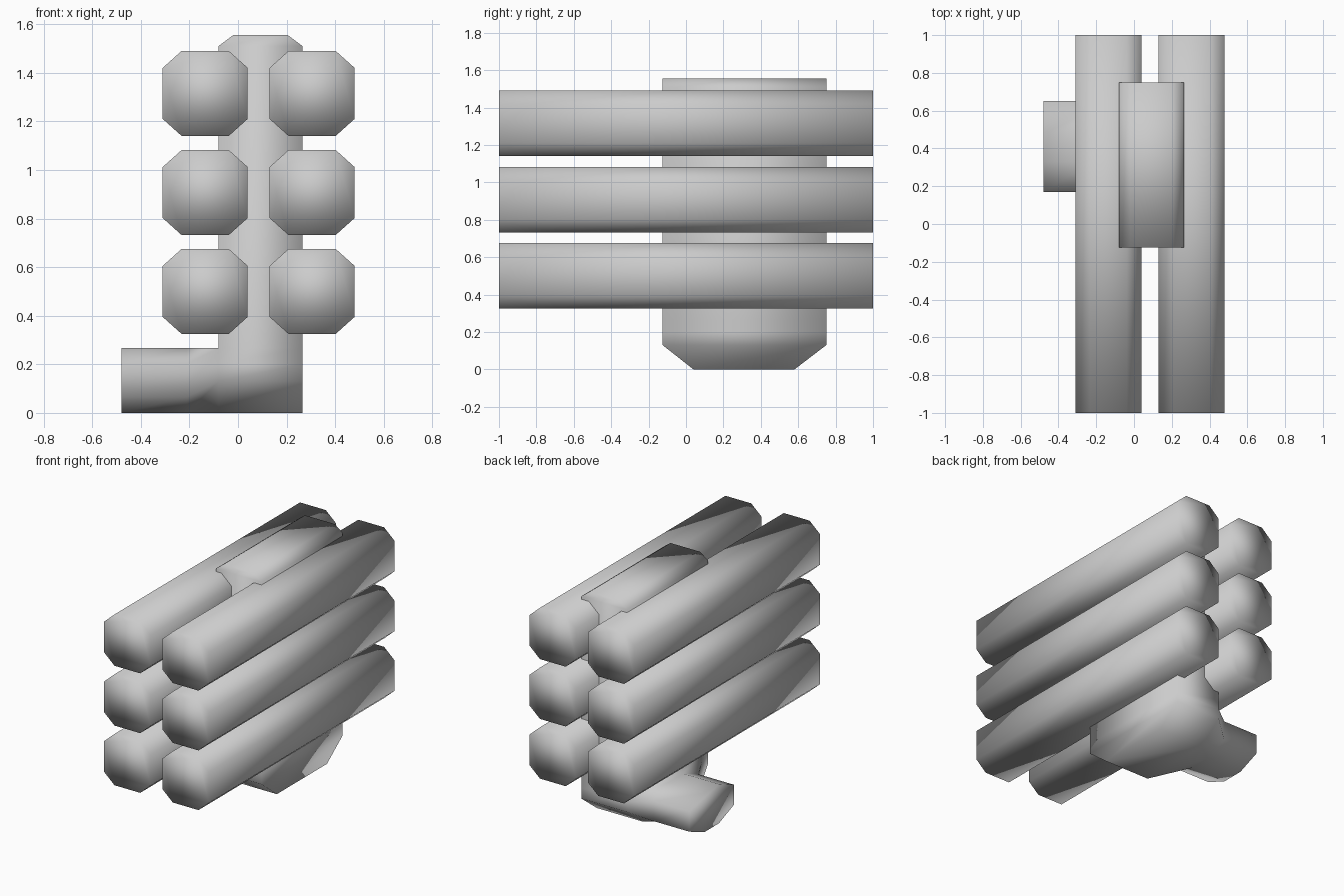
import bpy, bmesh

if "Cube" in bpy.data.objects:
    bpy.data.objects.remove(bpy.data.objects["Cube"])


def add_loft(bm, rings, caps=(True, True), skip=()):
    """Skin a list of equal-length vertex rings; skip holds (ring, side) pairs left open."""
    n = len(rings[0])
    for r in range(len(rings) - 1):
        a, b = rings[r], rings[r + 1]
        for i in range(n):
            if (r, i) not in skip:
                j = (i + 1) % n
                bm.faces.new((a[i], a[j], b[j], b[i]))
    if caps[0]:
        bm.faces.new(rings[0][::-1])
    if caps[1]:
        bm.faces.new(rings[-1])


def octagon(cu, cv, w, h, du, dv):
    """Rectangle with chamfered corners, starting on the bottom edge."""
    u, v = w / 2, h / 2
    pts = [(-u + du, -v), (u - du, -v), (u, -v + dv), (u, v - dv),
           (u - du, v), (-u + du, v), (-u, v - dv), (-u, -v + dv)]
    return [(cu + p, cv + q) for p, q in pts]


def finish(bm, name):
    bmesh.ops.recalc_face_normals(bm, faces=bm.faces)
    for f in bm.faces:
        f.smooth = True
    mesh = bpy.data.meshes.new(name)
    bm.to_mesh(mesh)
    bm.free()
    ob = bpy.data.objects.new(name, mesh)
    bpy.context.collection.objects.link(ob)
    return ob


# Six long chamfered tubes, two columns of three
for side, cx in (("left", -0.135), ("right", 0.305)):
    for level, cz in (("lower", 0.5), ("middle", 0.907), ("upper", 1.315)):
        bm = bmesh.new()
        prof = octagon(cx, cz, 0.35, 0.35, 0.078, 0.07)
        add_loft(bm, [[bm.verts.new((x, y, z)) for x, z in prof] for y in (-1, 1)])
        finish(bm, f"{side}_{level}_tube")

# Central column: rectangular rings (x0, x1, y0, y1, z)
bm = bmesh.new()
levels = [(-0.08, 0.265, 0.04, 0.58, 0.0),
          (-0.08, 0.265, -0.125, 0.75, 0.13),
          (-0.08, 0.265, -0.125, 0.75, 0.2),
          (-0.08, 0.265, -0.125, 0.75, 0.267),
          (-0.08, 0.265, -0.125, 0.75, 1.51),
          (-0.02, 0.205, -0.125, 0.75, 1.555)]
col = [[bm.verts.new((x, y, z)) for x, y in ((x0, y0), (x1, y0), (x1, y1), (x0, y1))]
       for x0, x1, y0, y1, z in levels]
add_loft(bm, col, skip={(0, 3), (1, 3), (2, 3)})

# Side foot flaring out of the open lower left of the column
base = [col[0][0]] + [r[3] for r in col[:4]] + [r[0] for r in col[3:0:-1]]
prof = octagon(0.41, 0.1335, 0.48, 0.267, 0.16, 0.065)
foot = [[bm.verts.new((x, y, z)) for y, z in prof] for x in (-0.21, -0.48)]
add_loft(bm, [base] + foot, caps=(False, True))
finish(bm, "column_and_foot")
